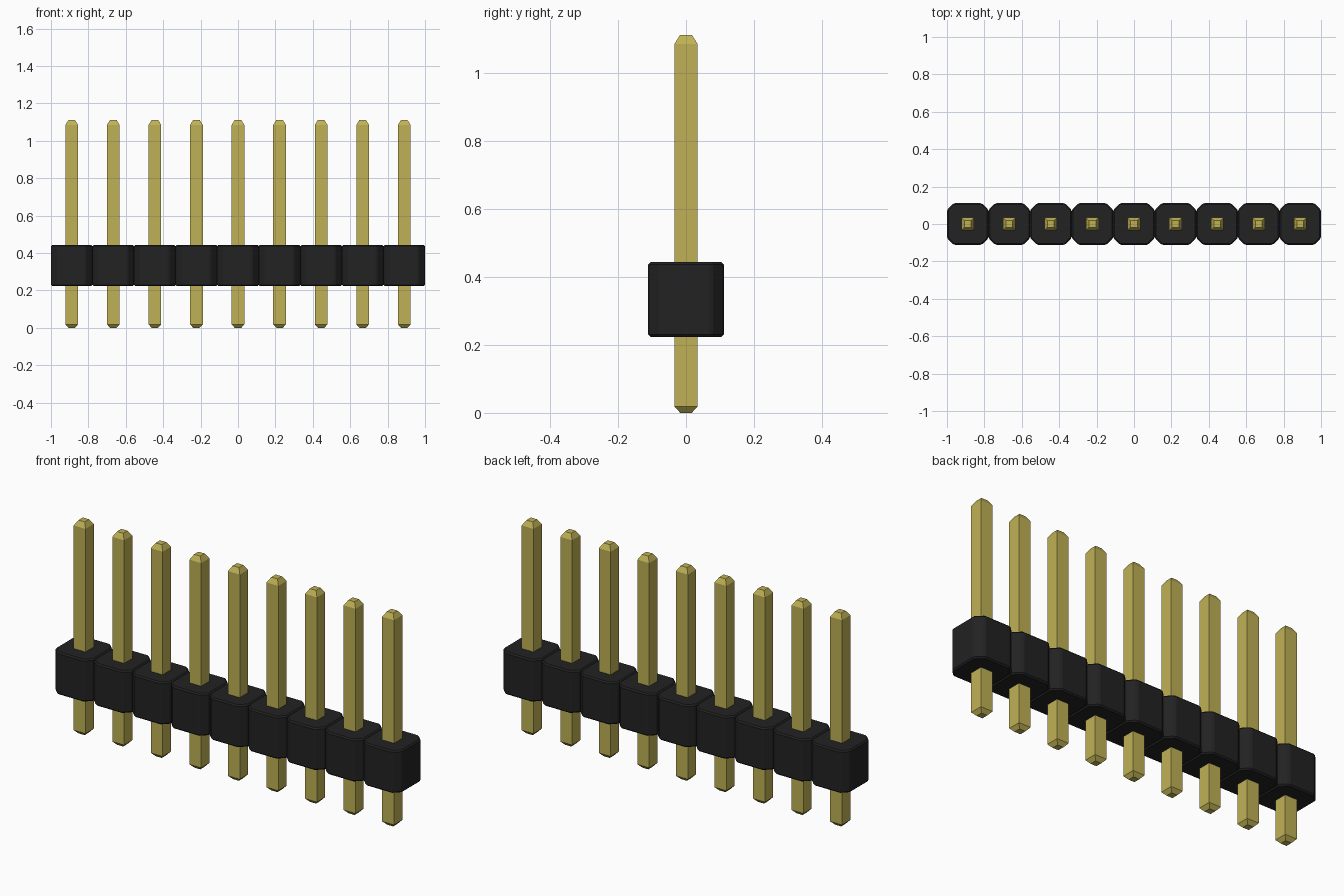
import bpy
import bmesh

cube = bpy.data.objects.get("Cube")
if cube:
    bpy.data.objects.remove(cube, do_unlink=True)

COUNT = 9
PITCH = 2 / COUNT
HALF = PITCH / 2


def material(name, color):
    mat = bpy.data.materials.new(name)
    mat.use_nodes = True
    mat.diffuse_color = color
    bsdf = next(n for n in mat.node_tree.nodes if n.type == 'BSDF_PRINCIPLED')
    bsdf.inputs["Base Color"].default_value = color
    return mat


def stack(name, sections, mat):
    """Skin a closed solid through a list of (outline, z) sections."""
    bm = bmesh.new()
    rings = [[bm.verts.new((x, y, z)) for x, y in outline] for outline, z in sections]
    for low, high in zip(rings, rings[1:]):
        for i in range(len(low)):
            j = (i + 1) % len(low)
            bm.faces.new((low[i], low[j], high[j], high[i]))
    bm.faces.new(rings[0][::-1])
    bm.faces.new(rings[-1])
    mesh = bpy.data.meshes.new(name)
    bm.to_mesh(mesh)
    bm.free()
    mesh.materials.append(mat)
    obj = bpy.data.objects.new(name, mesh)
    bpy.context.collection.objects.link(obj)
    return obj


def square(h):
    return [(-h, -h), (h, -h), (h, h), (-h, h)]


def octagon(h, flat):
    return [(-flat, -h), (flat, -h), (h, -flat), (h, flat),
            (flat, h), (-flat, h), (-h, flat), (-h, -flat)]


black = material("black plastic", (0.016, 0.016, 0.016, 1))
gold = material("gold metal", (0.52, 0.44, 0.09, 1))

for i in range(COUNT):
    x = (i - (COUNT - 1) / 2) * PITCH

    # Chamfered plastic housing segment with softened edges
    housing = stack(f"housing_{i + 1}",
                    [(octagon(HALF, 0.075), 0.223), (octagon(HALF, 0.075), 0.444)], black)
    housing.location.x = x
    bevel = housing.modifiers.new("edge bevel", 'BEVEL')
    bevel.width = 0.007
    bevel.segments = 1
    bevel.limit_method = 'ANGLE'
    bevel.angle_limit = 0.6

    # Square pin with tapered tips at both ends
    pin = stack(f"pin_{i + 1}",
                [(square(0.017), 0), (square(0.034), 0.019),
                 (square(0.034), 1.085), (square(0.018), 1.111)], gold)
    pin.location.x = x
